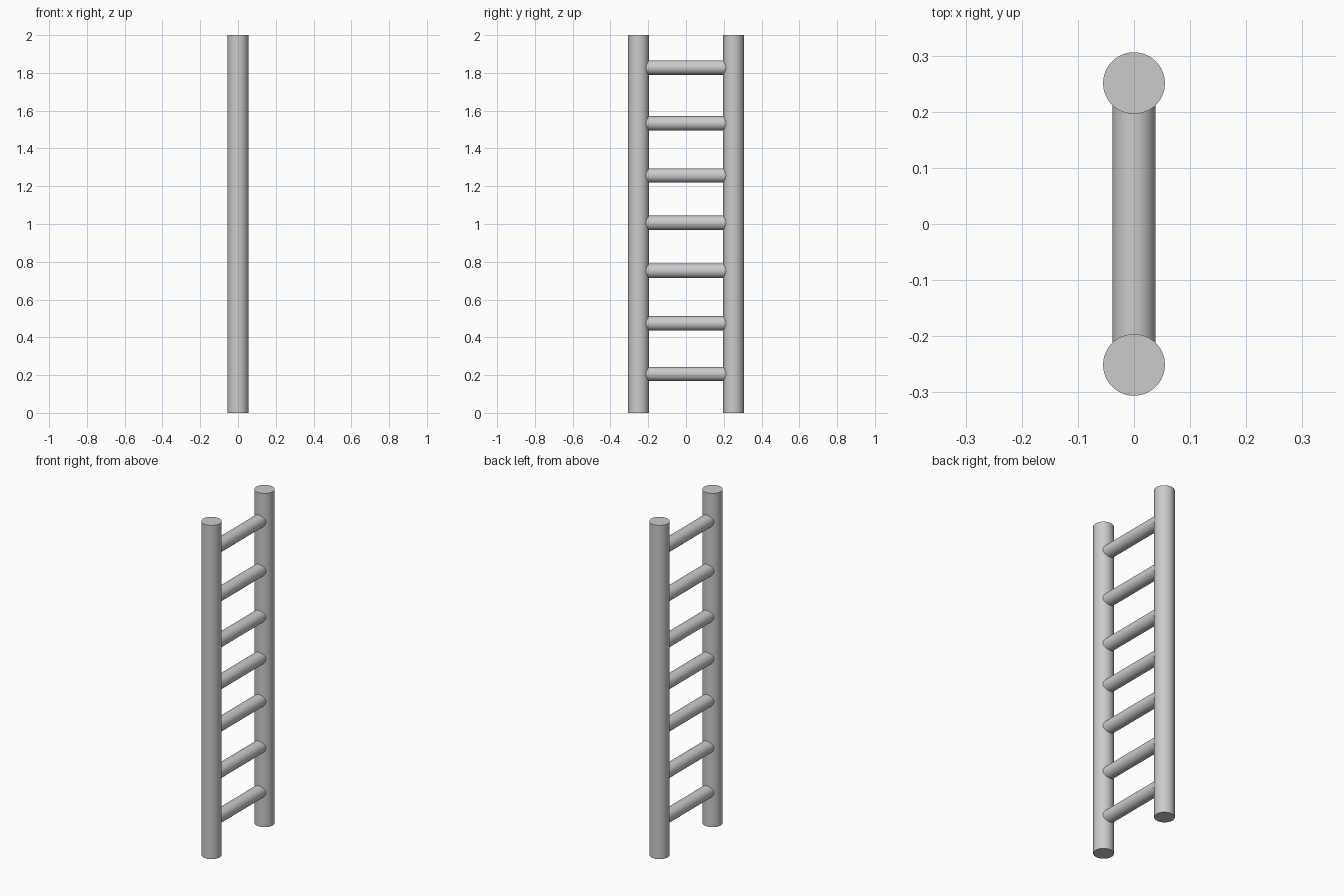
import bpy
import math

if "Cube" in bpy.data.objects:
    bpy.data.objects.remove(bpy.data.objects["Cube"])

RAIL_Y = 0.251
RAIL_R = 0.055
RUNG_R = 0.038
HEIGHT = 2.0


def cylinder(name, radius, depth, location, rotation=(0, 0, 0)):
    bpy.ops.mesh.primitive_cylinder_add(
        vertices=64, radius=radius, depth=depth, location=location, rotation=rotation)
    obj = bpy.context.object
    obj.name = name
    bpy.ops.object.shade_smooth_by_angle(angle=math.radians(30))
    return obj


# Upright side rails
for side, name in ((-1, "front_rail"), (1, "back_rail")):
    cylinder(name, RAIL_R, HEIGHT, (0, side * RAIL_Y, HEIGHT / 2))

# Rungs, slightly uneven spacing, set into the rails
for i, z in enumerate((0.206, 0.474, 0.752, 1.006, 1.257, 1.533, 1.828)):
    cylinder(f"rung_{i + 1}", RUNG_R, 2 * RAIL_Y, (0, 0, z), (math.pi / 2, 0, 0))
